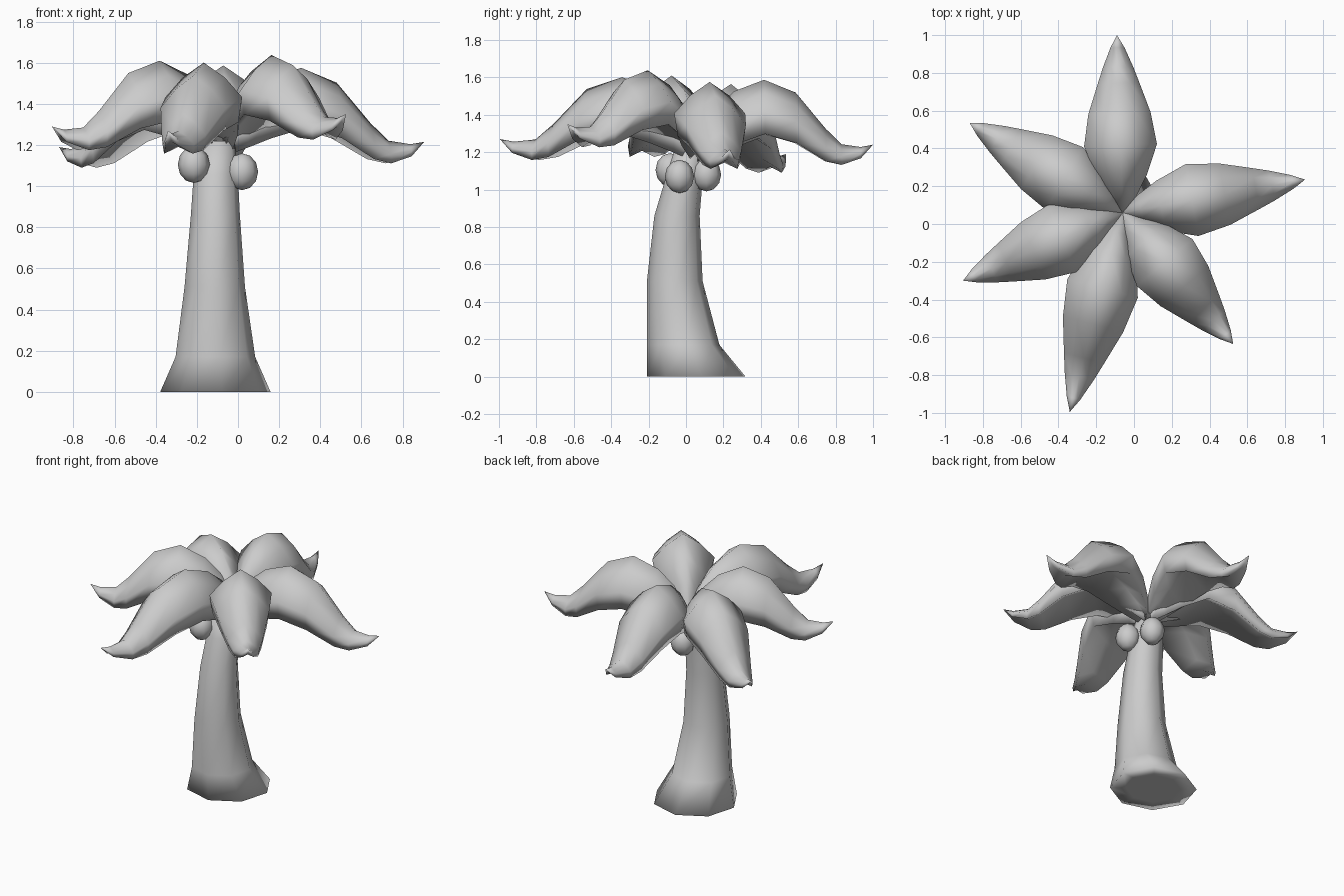
import bpy, bmesh
from math import cos, sin, pi
from mathutils import Vector

if "Cube" in bpy.data.objects:
    bpy.data.objects.remove(bpy.data.objects["Cube"])


def loft(name, rings):
    """Skin a list of equal-sized point rings, cap both ends, shade smooth."""
    bm = bmesh.new()
    vr = [[bm.verts.new(p) for p in ring] for ring in rings]
    n = len(vr[0])
    for a, b in zip(vr, vr[1:]):
        for i in range(n):
            j = (i + 1) % n
            bm.faces.new((a[i], a[j], b[j], b[i]))
    bm.faces.new(vr[0][::-1])
    bm.faces.new(vr[-1])
    bmesh.ops.remove_doubles(bm, verts=bm.verts, dist=0.0005)
    bmesh.ops.recalc_face_normals(bm, faces=bm.faces)
    for f in bm.faces:
        f.smooth = True
    me = bpy.data.meshes.new(name)
    bm.to_mesh(me)
    bm.free()
    ob = bpy.data.objects.new(name, me)
    bpy.context.collection.objects.link(ob)
    return ob


# Trunk: leaning, flared eight-sided column (z, cx, cy, rx, ry), inset base
sections = [
    (0.00, -0.11, 0.055, 0.17, 0.165),
    (0.00, -0.11, 0.055, 0.27, 0.265),
    (0.17, -0.11, -0.015, 0.195, 0.195),
    (0.51, -0.113, -0.06, 0.148, 0.15),
    (0.86, -0.11, -0.048, 0.12, 0.122),
    (1.06, -0.108, -0.01, 0.108, 0.1),
    (1.22, -0.10, 0.02, 0.085, 0.08),
]
loft("trunk", [[(cx + rx * cos(i * pi / 4 + 0.12), cy + ry * sin(i * pi / 4 + 0.12), z)
                for i in range(8)] for z, cx, cy, rx, ry in sections])

# Frond: stations along its length (u, half width, ridge z, edge z)
stations = [
    (0.00, 0.03, 1.27, 1.15), (0.10, 0.08, 1.44, 1.20),
    (0.21, 0.135, 1.54, 1.255), (0.38, 0.193, 1.61, 1.32),
    (0.56, 0.165, 1.55, 1.28), (0.73, 0.11, 1.365, 1.19),
    (0.82, 0.08, 1.285, 1.175), (0.93, 0.037, 1.275, 1.215),
    (1.00, 0.0, 1.29, 1.29),
]
# Arched cross-section with a hollow underside (side, height)
half = [(0.55, 0.75), (1.0, 0.42), (0.9, 0.0)]
section = [(0, 1)] + half + [(0, 0.3)] + [(-s, t) for s, t in reversed(half)]

# Fronds: tip position and droop of each
tips = [(-0.09, 1.0, -0.05), (0.905, 0.235, -0.075), (0.525, -0.635, 0.06),
        (-0.34, -0.995, -0.02), (-0.905, -0.30, 0.0), (-0.87, 0.535, -0.10)]
root = Vector((-0.06, 0.06))
for k, (tx, ty, dz) in enumerate(tips):
    axis = Vector((tx, ty)) - root
    side = Vector((-axis.y, axis.x)).normalized()
    rings = []
    for u, w, top, edge in stations:
        c = root + axis * u
        rings.append([(c.x + side.x * w * s, c.y + side.y * w * s,
                       edge + (top - edge) * t + dz * u ** 0.8) for s, t in section])
    loft(f"frond_{k + 1}", rings)

# Coconuts hanging under the crown
for k, loc in enumerate([(-0.215, -0.085, 1.105), (0.02, -0.035, 1.07), (-0.055, 0.11, 1.08)]):
    bpy.ops.mesh.primitive_uv_sphere_add(segments=8, ring_count=6, radius=0.078, location=loc)
    nut = bpy.context.object
    nut.name = f"coconut_{k + 1}"
    nut.scale = (1, 1, 1.15)
    bpy.ops.object.shade_smooth()
